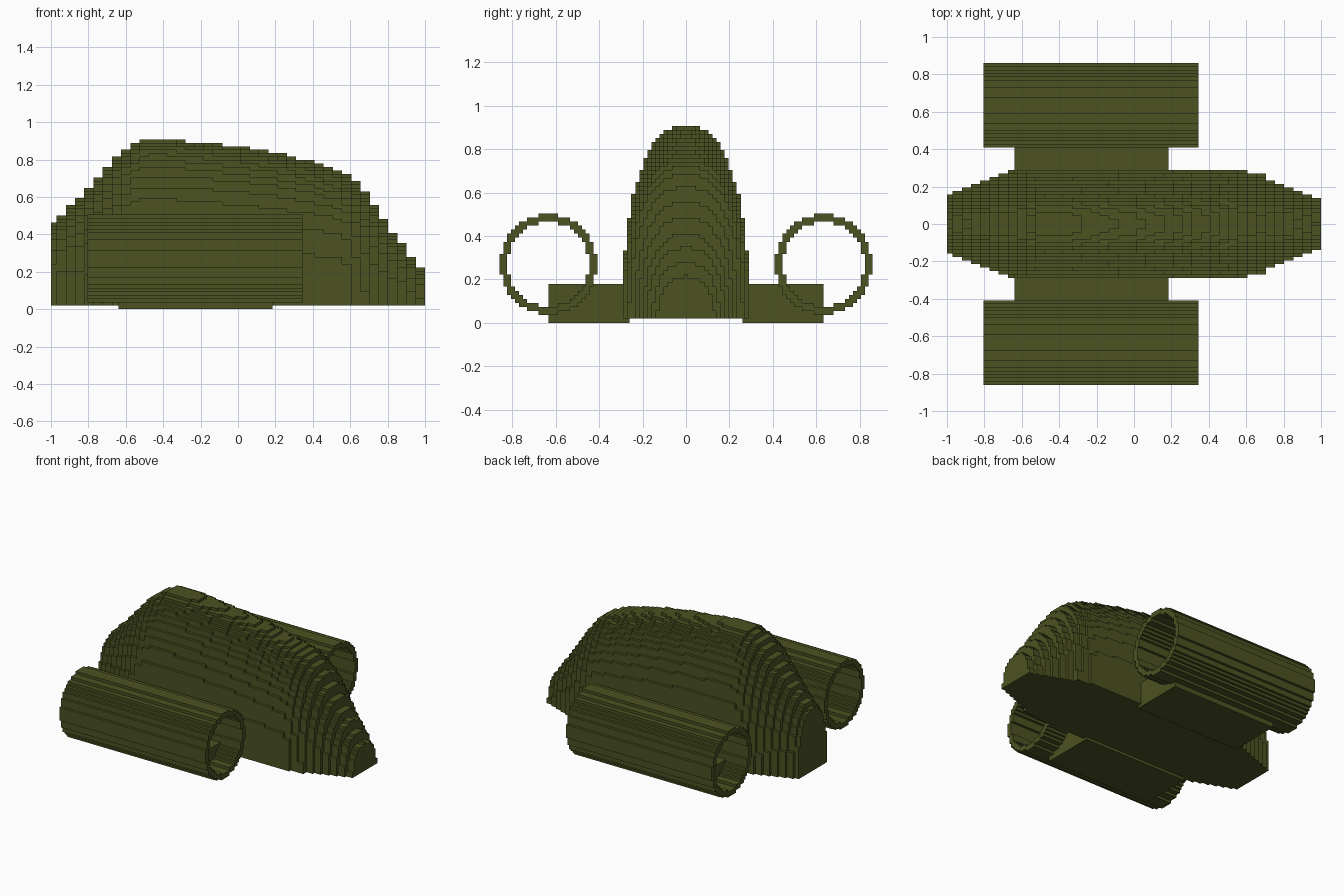
import bpy, bmesh

cube = bpy.data.objects.get("Cube")
if cube:
    bpy.data.objects.remove(cube, do_unlink=True)

olive = bpy.data.materials.new("dark_olive")
olive.use_nodes = True
color = (0.072, 0.084, 0.016, 1.0)
olive.diffuse_color = color
bsdf = next(n for n in olive.node_tree.nodes if n.type == 'BSDF_PRINCIPLED')
bsdf.inputs["Base Color"].default_value = color


def steps(start, end, count):
    return [start + (end - start) * i / count for i in range(count + 1)]


def lerp_table(table, x):
    """Piecewise linear lookup in a list of (x, value) pairs."""
    if x <= table[0][0]:
        return table[0][1]
    for (x0, v0), (x1, v1) in zip(table, table[1:]):
        if x <= x1:
            return v0 + (v1 - v0) * (x - x0) / (x1 - x0)
    return table[-1][1]


def block_mesh(name, xs, ys, zs, inside):
    """Stepped solid: keeps grid cells whose centre is inside, with outer faces only."""
    axes = (xs, ys, zs)
    cells = set()
    for i in range(len(xs) - 1):
        for j in range(len(ys) - 1):
            for k in range(len(zs) - 1):
                centre = [(a[n] + a[n + 1]) / 2 for a, n in zip(axes, (i, j, k))]
                if inside(*centre):
                    cells.add((i, j, k))
    bm = bmesh.new()
    verts = {}

    def vert(key):
        if key not in verts:
            verts[key] = bm.verts.new([a[n] for a, n in zip(axes, key)])
        return verts[key]

    for cell in sorted(cells):
        for axis in range(3):
            u, v = (axis + 1) % 3, (axis + 2) % 3
            for side in (0, 1):
                neighbour = list(cell)
                neighbour[axis] += 1 if side else -1
                if tuple(neighbour) in cells:
                    continue
                corners = []
                for du, dv in ((0, 0), (1, 0), (1, 1), (0, 1)):
                    key = list(cell)
                    key[axis] += side
                    key[u] += du
                    key[v] += dv
                    corners.append(vert(tuple(key)))
                bm.faces.new(corners if side else corners[::-1])
    mesh = bpy.data.meshes.new(name)
    bm.to_mesh(mesh)
    bm.free()
    mesh.materials.append(olive)
    obj = bpy.data.objects.new(name, mesh)
    bpy.context.collection.objects.link(obj)
    return obj


# Domed central body: height and half width along its length
height = [(-.985, .46), (-.895, .55), (-.8, .65), (-.7, .765), (-.62, .85), (-.57, .88),
          (-.5, .91), (-.36, .91), (-.18, .89), (0, .87), (.2, .838), (.4, .79),
          (.55, .745), (.65, .67), (.735, .55), (.825, .415), (.975, .215)]
width = [(-.985, .165), (-.64, .285), (-.59, .293), (.57, .293), (.67, .268),
         (.775, .22), (.875, .18), (.975, .133)]


def in_body(x, y, z):
    t = z / lerp_table(height, x)
    return t < 1 and abs(y) < lerp_table(width, x) * (1 - t ** 2.35) ** (1 / 2.35)


block_mesh("body", [-1] + steps(-.97, 1, 40), steps(-.29, .29, 31),
           steps(.02, .908, 48), in_body)

# Side tubes and the arms that carry them
for label, s in (("front", -1), ("back", 1)):
    def in_ring(x, y, z):
        r = (((y - s * .634) / .01808) ** 2 + ((z - .27) / .0188) ** 2) ** .5
        return 10.3 < r < 12.25

    block_mesh(label + "_tube", [-.805, .345],
               steps(s * .634 - .226, s * .634 + .226, 25), steps(.035, .505, 25), in_ring)
    block_mesh(label + "_arm", [-.64, .185], sorted((s * .26, s * .633)), [0, .18],
               lambda x, y, z: True)
